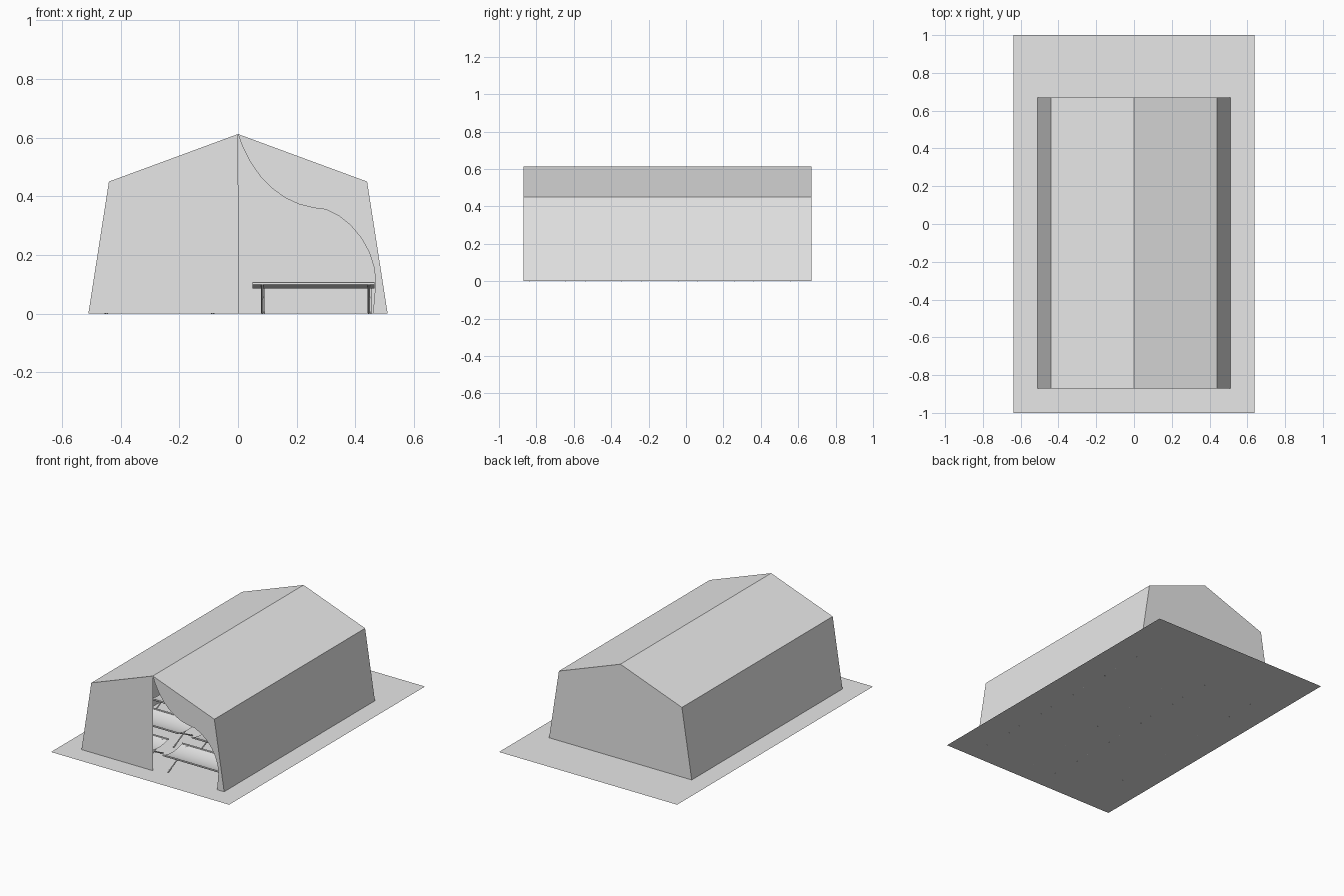
import bpy, bmesh, math
from mathutils import Vector, Matrix

if "Cube" in bpy.data.objects:
    bpy.data.objects.remove(bpy.data.objects["Cube"], do_unlink=True)

grey = bpy.data.materials.new("light_grey")
grey.use_nodes = True
grey.diffuse_color = (0.8, 0.8, 0.8, 1)
grey.node_tree.nodes["Principled BSDF"].inputs["Base Color"].default_value = (0.8, 0.8, 0.8, 1)


def add_object(name, mesh, location=(0, 0, 0)):
    ob = bpy.data.objects.new(name, mesh)
    ob.location = location
    bpy.context.collection.objects.link(ob)
    return ob


def finish(name, bm):
    mesh = bpy.data.meshes.new(name)
    bm.to_mesh(mesh)
    bm.free()
    mesh.materials.append(grey)
    return mesh


def flat_panel(name, points, facing):
    """One flat polygon turned towards the given direction."""
    bm = bmesh.new()
    face = bm.faces.new([bm.verts.new(p) for p in points])
    face.normal_update()
    if face.normal.dot(Vector(facing)) < 0:
        face.normal_flip()
    return add_object(name, finish(name, bm))


def rod(bm, a, b, radius, sides=10):
    """Round bar from a to b."""
    a, b = Vector(a), Vector(b)
    turn = (b - a).to_track_quat('Z', 'Y').to_matrix().to_4x4()
    made = bmesh.ops.create_cone(bm, cap_ends=True, segments=sides, radius1=radius,
                                 radius2=radius, depth=(b - a).length,
                                 matrix=Matrix.Translation((a + b) / 2) @ turn)
    for f in {f for v in made["verts"] for f in v.link_faces}:
        f.smooth = len(f.verts) == 4


FRONT, BACK = -0.87, 0.67
OUTLINE = [(-0.51, 0), (-0.44, 0.45), (0, 0.612), (0.44, 0.45), (0.51, 0)]

# Groundsheet
flat_panel("groundsheet", [(-0.637, -1, 0), (0.637, -1, 0), (0.637, 1, 0), (-0.637, 1, 0)], (0, 0, 1))

# Side walls and roof slopes
names = ["right_wall", "right_roof", "left_roof", "left_wall"]
for name, (x0, z0), (x1, z1) in zip(names, OUTLINE, OUTLINE[1:]):
    flat_panel(name, [(x0, FRONT, z0), (x1, FRONT, z1), (x1, BACK, z1), (x0, BACK, z0)],
               (x0 + x1, 0, z0 + z1))

# Back wall and closed half of the front
flat_panel("back_wall", [(x, BACK, z) for x, z in OUTLINE], (0, 1, 0))
flat_panel("closed_front_flap", [(x, FRONT, z) for x, z in OUTLINE[:3] + [(0.003, 0)]], (0, -1, 0))

# Drawn-back front flap with its curved edge
EDGE = [(0.015, 0.57), (0.04, 0.52), (0.075, 0.469), (0.115, 0.428), (0.16, 0.395),
        (0.21, 0.372), (0.26, 0.36), (0.30, 0.355), (0.345, 0.332), (0.385, 0.3),
        (0.42, 0.258), (0.447, 0.21), (0.463, 0.16), (0.469, 0.115), (0.467, 0.08), (0.46, 0)]
flat_panel("open_front_flap", [(x, FRONT, z) for x, z in OUTLINE[:1:-1] + EDGE], (0, -1, 0))

# Camp bed: sagging canvas, side rails and crossed legs
HALF_W, TOP = 0.1, 0.102
X0, X1 = 0.05, 0.466
bm = bmesh.new()
rows = []
for i in range(17):
    t = -1 + i / 8
    z = TOP - 0.017 * (1 - t * t)
    rows.append([bm.verts.new((x, t * HALF_W, z)) for x in (X0, X1)])
for (a, b), (c, d) in zip(rows, rows[1:]):
    bm.faces.new((a, b, d, c)).smooth = True
for s in (-1, 1):
    rod(bm, (X0, s * HALF_W, TOP), (X1, s * HALF_W, TOP), 0.005)
    for x in (0.086, 0.449):
        rod(bm, (x + s * 0.003, -s * HALF_W, 0.002), (x + s * 0.003, s * HALF_W, TOP), 0.004)
bed_mesh = finish("camp_bed", bm)

# Two rows of five beds
for side, label in ((1, "left"), (-1, "right")):
    for i in range(5):
        bed = add_object(f"{label}_camp_bed_{i + 1}", bed_mesh, (0, -0.74 + 0.3 * i, 0))
        if side < 0:
            bed.rotation_euler.z = math.pi
